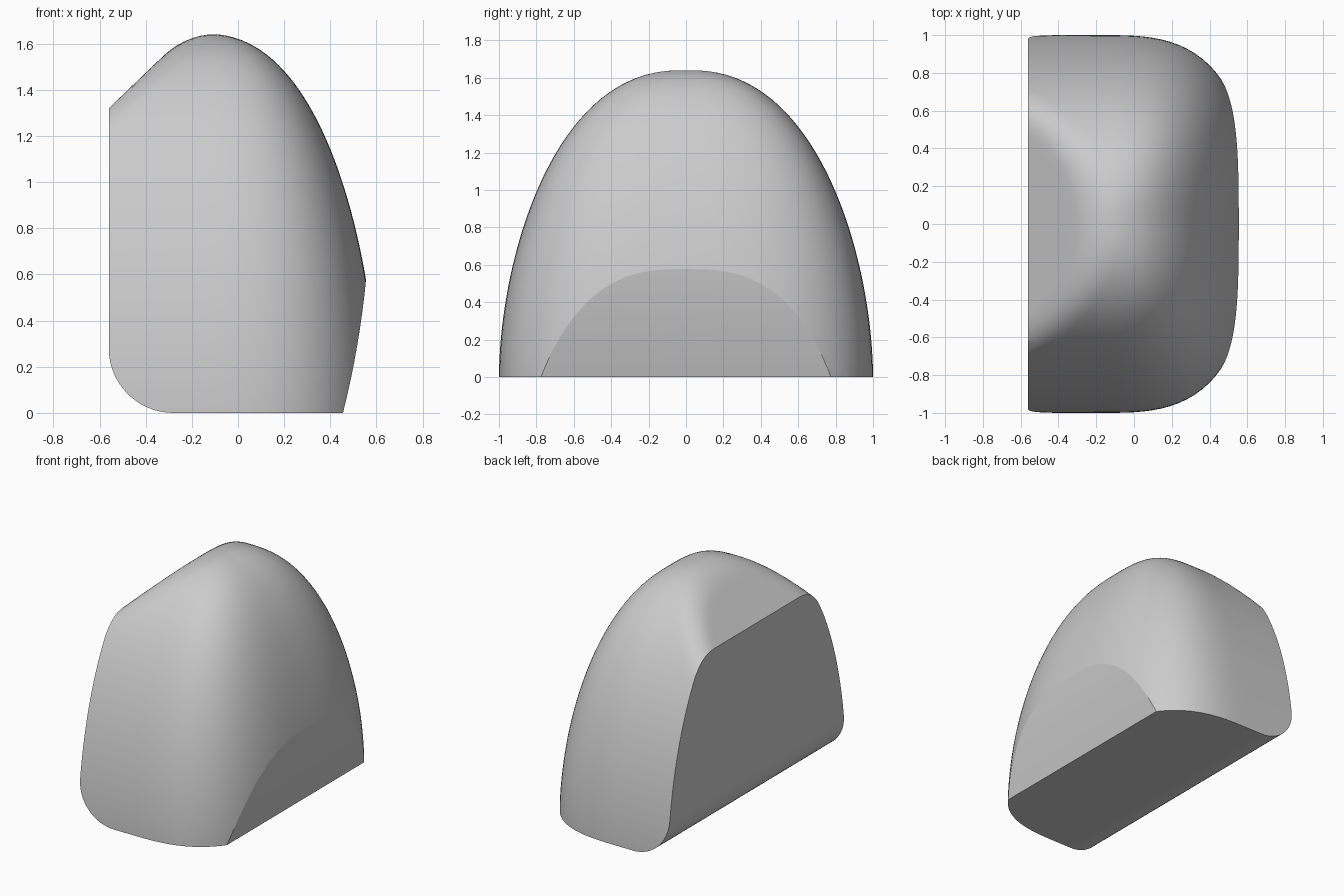
import bpy, bmesh, math
from mathutils import Vector

if "Cube" in bpy.data.objects:
    bpy.data.objects.remove(bpy.data.objects["Cube"])

# Dome: superelliptic in plan and height, straight-sided behind x = -0.15
def dome(p):
    s = ((max(p[0] + 0.15, 0) / 0.757) ** 2.9 + abs(p[1]) ** 2.9) ** (1 / 2.9)
    return (max(p[2], 0) / 1.643) ** 1.8 + s ** 2.3 - 1

def solid(p):
    g, e = dome(p), 0.002
    grad = math.sqrt(sum(((dome([c + e * (i == k) for i, c in enumerate(p)]) - g) / e) ** 2
                         for k in range(3)))
    d = g / max(grad, 0.2)
    # Sloped rear cut, blended softly into the dome
    cut = (p[2] - 1.32 - 0.96 * (p[0] + 0.56)) / 1.386
    k = 0.1
    h = max(k - abs(d - cut), 0)
    d = max(d, cut) + h * h / (4 * k)
    return max(d, -0.7 - p[0], -0.15 - p[2])

# Body: sphere projected onto the blended shape
bm = bmesh.new()
bmesh.ops.create_uvsphere(bm, u_segments=128, v_segments=80, radius=1)
centre = Vector((-0.05, 0, 0.7))
for v in bm.verts:
    direction = v.co.normalized()
    lo, hi = 0.0, 2.0
    for _ in range(18):
        mid = (lo + hi) / 2
        if solid(centre + direction * mid) < 0:
            lo = mid
        else:
            hi = mid
    v.co = centre + direction * lo
mesh = bpy.data.meshes.new("rounded_body")
bm.to_mesh(mesh)
bm.free()
body = bpy.data.objects.new("rounded_body", mesh)
bpy.context.collection.objects.link(body)

# Side profile trims the flat back, rounded heel, base and bowed lower front
profile = [(-0.56, 1.9)]
for i in range(17):
    a = math.pi + i * math.pi / 32
    profile.append((-0.28 + 0.28 * math.cos(a), 0.28 + 0.28 * math.sin(a)))
for i in range(9):
    t = i / 8
    profile.append((0.455 + 0.145 * t - 0.045 * t * t, 0.58 * t))
profile += [(0.66, 1.0), (0.9, 1.9)]
bm = bmesh.new()
face = bm.faces.new([bm.verts.new((x, -1.3, z)) for x, z in profile])
ext = bmesh.ops.extrude_face_region(bm, geom=[face])
bmesh.ops.translate(bm, vec=(0, 2.6, 0),
                    verts=[g for g in ext["geom"] if isinstance(g, bmesh.types.BMVert)])
bmesh.ops.recalc_face_normals(bm, faces=bm.faces)
mesh = bpy.data.meshes.new("side_trim")
bm.to_mesh(mesh)
bm.free()
trim = bpy.data.objects.new("side_trim", mesh)
bpy.context.collection.objects.link(trim)

mod = body.modifiers.new("trim", "BOOLEAN")
mod.operation = "INTERSECT"
mod.solver = "EXACT"
mod.object = trim
bpy.context.view_layer.objects.active = body
body.select_set(True)
bpy.ops.object.modifier_apply(modifier="trim")
bpy.data.objects.remove(trim)
bpy.ops.object.shade_smooth_by_angle(angle=math.radians(15))
